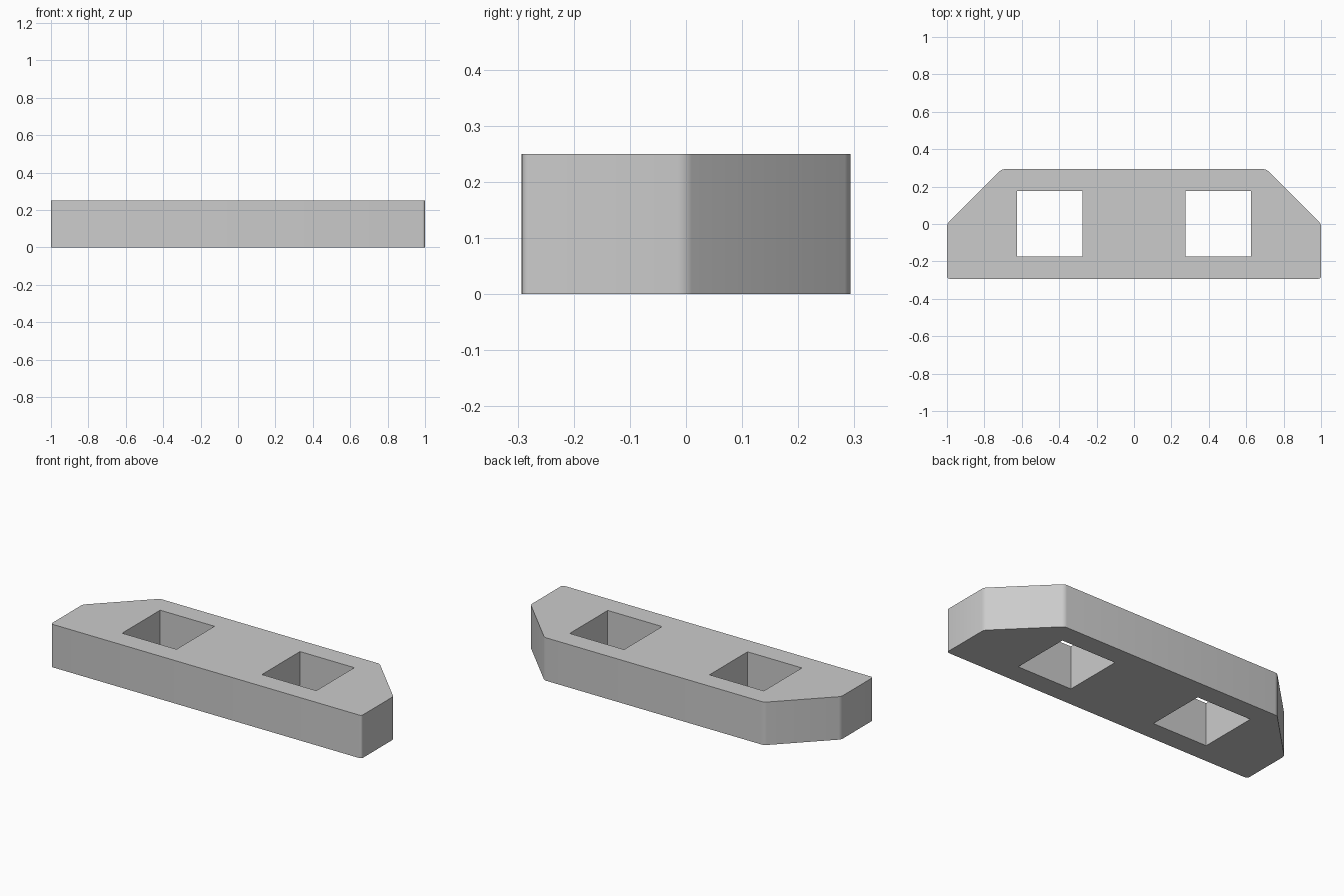
import bpy, bmesh, math
from mathutils import Matrix

default = bpy.data.objects.get("Cube")
if default:
    bpy.data.objects.remove(default, do_unlink=True)

HEIGHT = 0.25
HALF_DEPTH = 0.293

# Single grey colour
grey = bpy.data.materials.new("grey")
grey.use_nodes = True
colour = (0.6, 0.6, 0.6, 1)
grey.diffuse_color = colour
grey.node_tree.nodes["Principled BSDF"].inputs["Base Color"].default_value = colour


def make_object(name, bm):
    bmesh.ops.recalc_face_normals(bm, faces=bm.faces)
    mesh = bpy.data.meshes.new(name)
    bm.to_mesh(mesh)
    bm.free()
    mesh.materials.append(grey)
    obj = bpy.data.objects.new(name, mesh)
    bpy.context.collection.objects.link(obj)
    return obj


# Bar: mirrored outline with chamfered rear corners, extruded upward
half = [(1, -HALF_DEPTH), (1, 0), (1 - HALF_DEPTH, HALF_DEPTH)]
outline = half + [(-x, y) for x, y in reversed(half)]
bm = bmesh.new()
base = bm.faces.new([bm.verts.new((x, y, 0)) for x, y in outline])
top = bmesh.ops.extrude_face_region(bm, geom=[base])["geom"]
bmesh.ops.translate(bm, vec=(0, 0, HEIGHT),
                    verts=[g for g in top if isinstance(g, bmesh.types.BMVert)])
if not any(len({round(v.co.z, 3) for v in f.verts}) == 1 and f.verts[0].co.z < 0.01
           for f in bm.faces):
    bm.faces.new([v for v in bm.verts if v.co.z < 0.01])

# Slightly rounded upright edges
uprights = [e for e in bm.edges
            if abs(e.verts[0].co.z - e.verts[1].co.z) > HEIGHT / 2]
bmesh.ops.bevel(bm, geom=uprights, offset=0.014, segments=4,
                profile=0.5, affect='EDGES')
bar = make_object("bar", bm)

# Two square through holes
bm = bmesh.new()
for side in (-1, 1):
    place = Matrix.Translation((side * 0.45, 0.002, HEIGHT / 2))
    bmesh.ops.create_cube(bm, size=1,
                          matrix=place @ Matrix.Diagonal((0.35, 0.35, 1, 1)))
cutter = make_object("hole_cutter", bm)
cutter.hide_render = True

cut = bar.modifiers.new("square_holes", 'BOOLEAN')
cut.operation = 'DIFFERENCE'
cut.solver = 'EXACT'
cut.object = cutter
bpy.ops.object.select_all(action='DESELECT')
bpy.context.view_layer.objects.active = bar
bar.select_set(True)
bpy.ops.object.modifier_apply(modifier=cut.name)
bpy.data.objects.remove(cutter, do_unlink=True)

bpy.ops.object.shade_smooth_by_angle(angle=math.radians(30))
